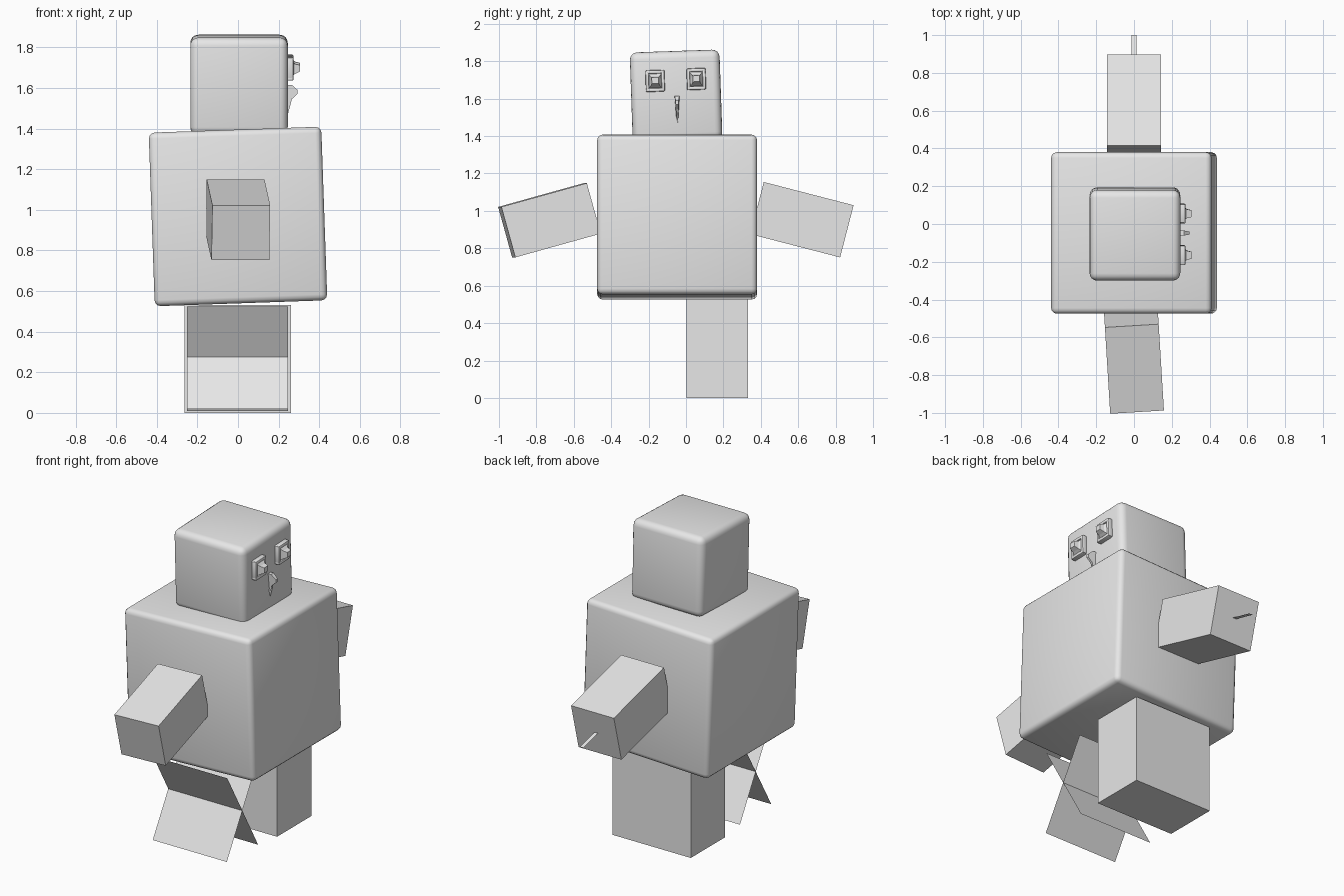
import bpy, bmesh
from math import radians
from mathutils import Matrix, Vector

old = bpy.data.objects.get("Cube")
if old:
    bpy.data.objects.remove(old, do_unlink=True)

GREY = (0.8, 0.8, 0.8, 1)
grey = bpy.data.materials.new("plain grey")
grey.use_nodes = True
grey.diffuse_color = GREY
grey.node_tree.nodes["Principled BSDF"].inputs["Base Color"].default_value = GREY


def finish(name, bm, loc=(0, 0, 0), rot=(0, 0, 0)):
    mesh = bpy.data.meshes.new(name)
    bm.to_mesh(mesh)
    bm.free()
    mesh.materials.append(grey)
    ob = bpy.data.objects.new(name, mesh)
    ob.location = loc
    ob.rotation_euler = [radians(a) for a in rot]
    bpy.context.collection.objects.link(ob)
    return ob


def box(name, size, loc, rot=(0, 0, 0), bevel=0, segments=3):
    bm = bmesh.new()
    bmesh.ops.create_cube(bm, size=1, matrix=Matrix.Diagonal((*size, 1)))
    ob = finish(name, bm, loc, rot)
    if bevel:
        mod = ob.modifiers.new("rounded edges", "BEVEL")
        mod.width = bevel
        mod.segments = segments
        bpy.ops.object.select_all(action="DESELECT")
        ob.select_set(True)
        bpy.context.view_layer.objects.active = ob
        bpy.ops.object.modifier_apply(modifier=mod.name)
        bpy.ops.object.shade_smooth_by_angle(angle=radians(40))
    return ob


def sheet(bm, corners):
    bm.faces.new([bm.verts.new(c) for c in corners])


def loft(name, sections, loc=(0, 0, 0), rot=(0, 0, 0)):
    """Skin rectangular sections (x, half y, low z, high z) along x."""
    bm = bmesh.new()
    rings = [[bm.verts.new((x, y, z)) for y, z in
              ((-hy, lo), (hy, lo), (hy, hi), (-hy, hi))]
             for x, hy, lo, hi in sections]
    for a, b in zip(rings, rings[1:]):
        for i in range(4):
            j = (i + 1) % 4
            bm.faces.new((a[i], a[j], b[j], b[i]))
    bm.faces.new(rings[0][::-1])
    bm.faces.new(rings[-1])
    return finish(name, bm, loc, rot)


# Torso and head, each slightly tipped
box("torso", (0.85, 0.855, 0.855), (0, -0.0475, 0.967), (0, -2, 0), 0.03)
box("head", (0.48, 0.48, 0.48), (0.005, -0.053, 1.615), (2, 0, 0), 0.04, 4)

# Arms and the flat sliver at the end of the left-hand one
box("front_arm", (0.285, 0.475, 0.28), (0, -0.73, 0.95), (15.5, 0, 3.5))
box("back_arm", (0.287, 0.496, 0.288), (0, 0.62, 0.953), (-14.5, 0, 0))
bm = bmesh.new()
sheet(bm, [(-0.012, 0.86, 0.89), (0.012, 0.86, 0.89),
           (0.012, 1.0, 0.855), (-0.012, 1.0, 0.855)])
finish("arm_sliver", bm)

# Solid leg and the leg made of two crossing sheets
box("back_leg", (0.525, 0.33, 0.53), (-0.002, 0.167, 0.265))
bm = bmesh.new()
for y0, y1, z0, z1 in ((-0.46, -0.17, 0.02, 0.515), (-0.16, -0.455, 0.01, 0.525)):
    sheet(bm, [(-0.25, y0, z0), (0.247, y0, z0), (0.247, y1, z1), (-0.25, y1, z1)])
finish("crossed_leg", bm)

# Eyes: rounded rim with a raised pupil and a sunken surround
for side, y, z in (("right", -0.165, 1.695), ("left", 0.055, 1.705)):
    for part, dy, dz, size in (("top", 0, 0.048, (0.04, 0.1, 0.02)),
                               ("bottom", 0, -0.048, (0.04, 0.1, 0.02)),
                               ("inner", 0.042, 0, (0.04, 0.018, 0.11)),
                               ("outer", -0.042, 0, (0.04, 0.018, 0.11))):
        box(f"{side}_eye_rim_{part}", size, (0.253, y + dy, z + dz), (2, 0, 0), 0.007, 2)
    loft(f"{side}_pupil", [(0.235, 0.037, -0.042, 0.042), (0.265, 0.034, -0.036, 0.038),
                           (0.28, 0.024, -0.026, 0.024), (0.305, 0.018, -0.014, 0.018)],
         (0, y, z), (2, 0, 0))

# Beak: a thin wedge, widest at the top
bm = bmesh.new()
tip, base = Vector((0.246, -0.043, 1.47)), 0.235
outline = [(base, 0.014, 1.615), (0.265, 0.013, 1.615), (0.293, 0.008, 1.59),
           (0.293, 0.007, 1.57), (0.265, 0.007, 1.545), (base, 0.006, 1.5)]
left, right = [[bm.verts.new((x, -0.048 + s * h, z)) for x, h, z in outline]
               for s in (1, -1)]
point = bm.verts.new(tip)
for i in range(len(outline) - 1):
    bm.faces.new((left[i], left[i + 1], right[i + 1], right[i]))
bm.faces.new(left + [point])
bm.faces.new(right + [point])
bm.faces.new((left[-1], point, right[-1]))
bmesh.ops.recalc_face_normals(bm, faces=bm.faces)
finish("beak", bm)
